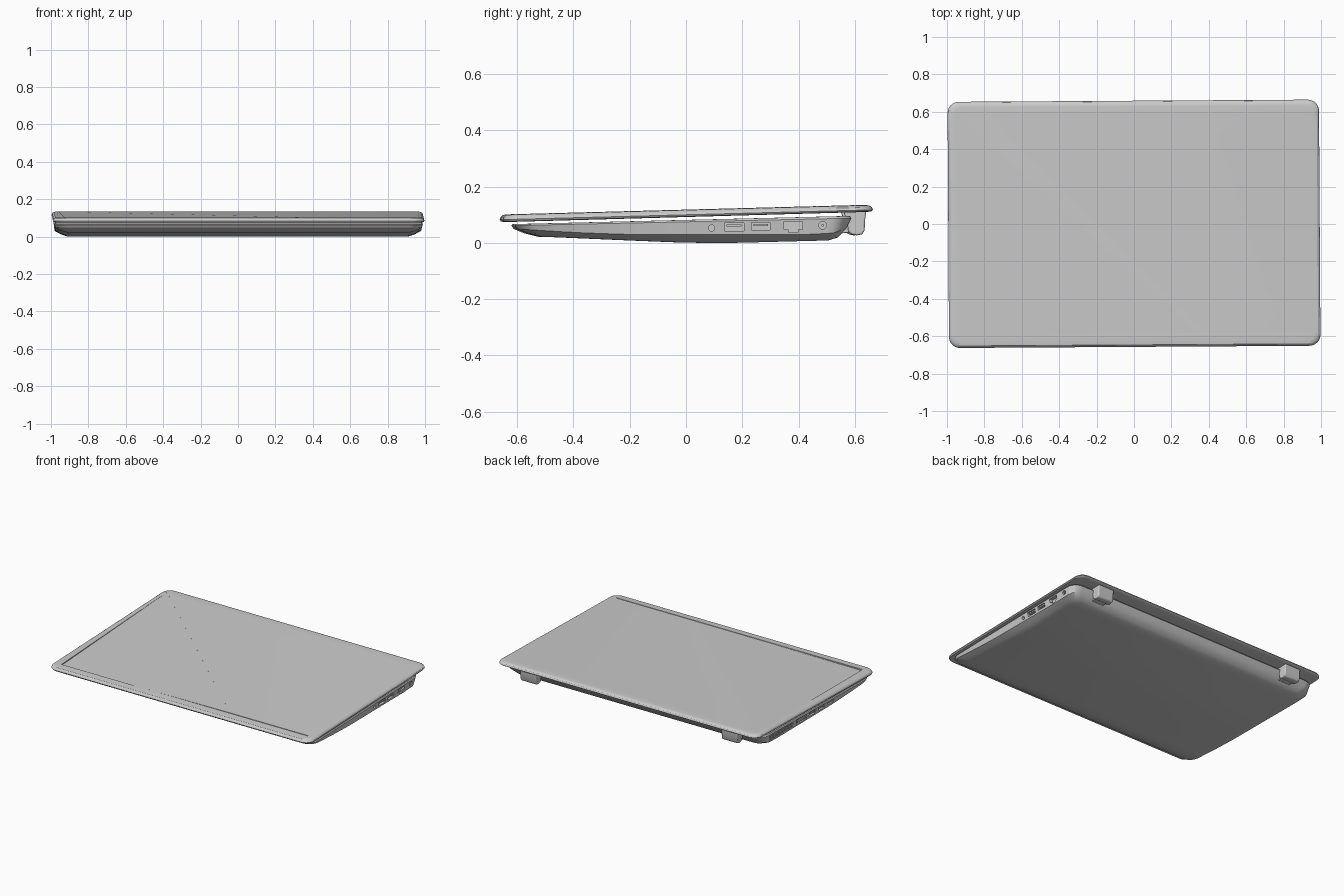
import bpy, bmesh, math
from mathutils import Matrix

if "Cube" in bpy.data.objects:
    bpy.data.objects.remove(bpy.data.objects["Cube"])


def interp(pts, y):
    # piecewise linear height along the depth of the machine
    if y <= pts[0][0]:
        return pts[0][1]
    for (a, za), (b, zb) in zip(pts, pts[1:]):
        if y <= b:
            return za + (zb - za) * (y - a) / (b - a)
    return pts[-1][1]


def add_object(name, bm, smooth=True):
    bmesh.ops.recalc_face_normals(bm, faces=bm.faces)
    me = bpy.data.meshes.new(name)
    bm.to_mesh(me)
    bm.free()
    ob = bpy.data.objects.new(name, me)
    bpy.context.collection.objects.link(ob)
    if smooth:
        bpy.ops.object.select_all(action='DESELECT')
        ob.select_set(True)
        bpy.context.view_layer.objects.active = ob
        bpy.ops.object.shade_smooth_by_angle(angle=math.radians(30))
    return ob


def shell(name, rings, corner=8, mid=12):
    # stack of rounded rectangles (half width, y front, y back, radius, height profile)
    bm = bmesh.new()
    loops = []
    for hx, y0, y1, r, prof in rings:
        half = []
        for i in range(corner + 1):
            t = math.pi / 2 * i / corner
            half.append((hx - r + r * math.sin(t), y0 + r * (1 - math.cos(t))))
        for i in range(1, mid):
            half.append((hx, y0 + r + (y1 - y0 - 2 * r) * i / mid))
        for i in range(corner, -1, -1):
            t = math.pi / 2 * i / corner
            half.append((hx - r + r * math.sin(t), y1 - r * (1 - math.cos(t))))
        right = [bm.verts.new((x, y, interp(prof, y))) for x, y in half]
        left = [bm.verts.new((-x, y, interp(prof, y))) for x, y in half]
        loops.append((right, left))
    for (r0, l0), (r1, l1) in zip(loops, loops[1:]):
        a, b = r0 + l0[::-1], r1 + l1[::-1]
        for i in range(len(a)):
            j = (i + 1) % len(a)
            bm.faces.new((a[i], a[j], b[j], b[i]))
    for r, l in (loops[0], loops[-1]):
        for i in range(len(r) - 1):
            bm.faces.new((r[i], r[i + 1], l[i + 1], l[i]))
    return add_object(name, bm)


def box(bm, c, s):
    m = Matrix.Translation(c) @ Matrix.Diagonal((s[0], s[1], s[2], 1))
    bmesh.ops.create_cube(bm, size=1, matrix=m)


def rod(bm, c, radius, length, seg=16):
    m = Matrix.Translation(c) @ Matrix.Rotation(math.pi / 2, 4, 'Y')
    bmesh.ops.create_cone(bm, cap_ends=True, segments=seg, radius1=radius,
                          radius2=radius, depth=length, matrix=m)


def cut(target, bm, name):
    cutter = add_object(name, bm, smooth=False)
    cutter.hide_render = True
    cutter.hide_set(True)
    mod = target.modifiers.new(name, 'BOOLEAN')
    mod.operation = 'DIFFERENCE'
    mod.solver = 'MANIFOLD'
    mod.object = cutter


# base: shallow tray with a curved belly and a belt line
belly = [(-0.50, 0.022), (-0.2, 0.009), (0.0, 0.001), (0.15, 0.0), (0.5, 0.009)]
low = [(-0.58, 0.035), (-0.5, 0.03), (-0.2, 0.017), (0.0, 0.012), (0.3, 0.012), (0.54, 0.02)]
belt = [(-0.61, 0.05), (-0.4, 0.037), (-0.2, 0.03), (0.45, 0.03), (0.52, 0.036), (0.57, 0.055)]
rim = [(-0.615, 0.062), (0.58, 0.088)]
deck = [(-0.615, 0.067), (0.58, 0.096)]
base = shell("base", [
    (0.91, -0.52, 0.50, 0.05, belly),
    (0.945, -0.57, 0.535, 0.06, low),
    (0.978, -0.607, 0.565, 0.07, belt),
    (0.985, -0.615, 0.582, 0.07, rim),
    (0.98, -0.61, 0.577, 0.07, deck)])


# lid: thin wedge with rounded edges
def slope(front, back):
    return [(-0.66, front), (0.66, back)]


lid = shell("lid", [
    (0.975, -0.640, 0.640, 0.05, slope(0.074, 0.111)),
    (0.989, -0.653, 0.653, 0.06, slope(0.076, 0.113)),
    (0.993, -0.657, 0.659, 0.06, slope(0.083, 0.118)),
    (0.990, -0.653, 0.655, 0.06, slope(0.092, 0.127)),
    (0.981, -0.645, 0.645, 0.055, slope(0.099, 0.134)),
    (0.965, -0.630, 0.630, 0.05, slope(0.101, 0.136))])


def lid_top(y):
    return interp(slope(0.101, 0.136), y)


# sunken front left corner of the lid panel
bm = bmesh.new()
tri = [(-0.955, 0.6, 0.0003), (-0.93, -0.592, 0.007), (0.35, -0.592, 0.0003)]
lower = [bm.verts.new((x, y, lid_top(y) - d)) for x, y, d in tri]
upper = [bm.verts.new((x, y, 0.2)) for x, y, d in tri]
bm.faces.new(lower)
bm.faces.new(upper)
for i in range(3):
    j = (i + 1) % 3
    bm.faces.new((lower[i], lower[j], upper[j], upper[i]))
cut(lid, bm, "panel_cutter")

# groove behind the front lip
bm = bmesh.new()
box(bm, (0.005, -0.592, lid_top(-0.592) + 0.0065), (1.87, 0.008, 0.02))
cut(lid, bm, "groove_cutter")

# ports in the right side, vents and ports in the left side
X = 0.985
bm = bmesh.new()
rod(bm, (X, 0.085, 0.053), 0.011, 0.05)
box(bm, (X, 0.165, 0.057), (0.05, 0.07, 0.028))
box(bm, (X, 0.26, 0.059), (0.05, 0.066, 0.026))
box(bm, (X, 0.375, 0.062), (0.05, 0.066, 0.028))
rod(bm, (X, 0.48, 0.063), 0.014, 0.05)
for i in range(16):
    box(bm, (-X, 0.25 + i * 0.0165, 0.06), (0.05, 0.008, 0.034))
for y, w, h in ((0.15, 0.11, 0.032), (0.03, 0.07, 0.026),
                (-0.07, 0.066, 0.024), (-0.17, 0.06, 0.022)):
    box(bm, (-X, y, 0.057), (0.05, w, h))
cut(base, bm, "port_cutter")

# clip notch under the network port
bm = bmesh.new()
box(bm, (X, 0.375, 0.047), (0.04, 0.034, 0.02))
cut(base, bm, "notch_cutter")

# contact tongues inside the ports
bm = bmesh.new()
IN = X - 0.015
box(bm, (IN, 0.165, 0.062), (0.022, 0.054, 0.008))
box(bm, (IN, 0.26, 0.064), (0.022, 0.052, 0.008))
rod(bm, (IN, 0.48, 0.063), 0.005, 0.022, 10)
box(bm, (-IN, 0.15, 0.057), (0.022, 0.09, 0.014))
for y in (0.03, -0.07, -0.17):
    box(bm, (-IN, y, 0.06), (0.022, 0.046, 0.008))
add_object("port_tongues", bm, smooth=False)


# hinges: curved arms dropping from the back of the lid
def prism(name, x, width, profile, bevel):
    bm = bmesh.new()
    face = bm.faces.new([bm.verts.new((x - width / 2, y, z)) for y, z in profile])
    ext = bmesh.ops.extrude_face_region(bm, geom=[face], use_keep_orig=True)
    verts = [g for g in ext["geom"] if isinstance(g, bmesh.types.BMVert)]
    bmesh.ops.translate(bm, verts=verts, vec=(width, 0, 0))
    ob = add_object(name, bm)
    mod = ob.modifiers.new("soft_edges", 'BEVEL')
    mod.width = bevel
    mod.segments = 3
    return ob


arm = [(0.555, 0.112), (0.568, 0.075), (0.572, 0.04), (0.582, 0.031),
       (0.602, 0.027), (0.622, 0.031), (0.63, 0.045), (0.632, 0.085), (0.637, 0.118)]
neck = [(0.535, 0.085), (0.535, 0.032), (0.56, 0.036), (0.59, 0.036), (0.59, 0.085)]
for side, s in (("right", 1), ("left", -1)):
    prism("hinge_arm_" + side, s * 0.765, 0.12, arm, 0.006)
    prism("hinge_neck_" + side, s * 0.765, 0.09, neck, 0.003)

# the whole machine is turned very slightly
turn = Matrix.Rotation(0.0062, 4, 'Z')
for ob in bpy.context.scene.objects:
    ob.matrix_world = turn @ ob.matrix_world
